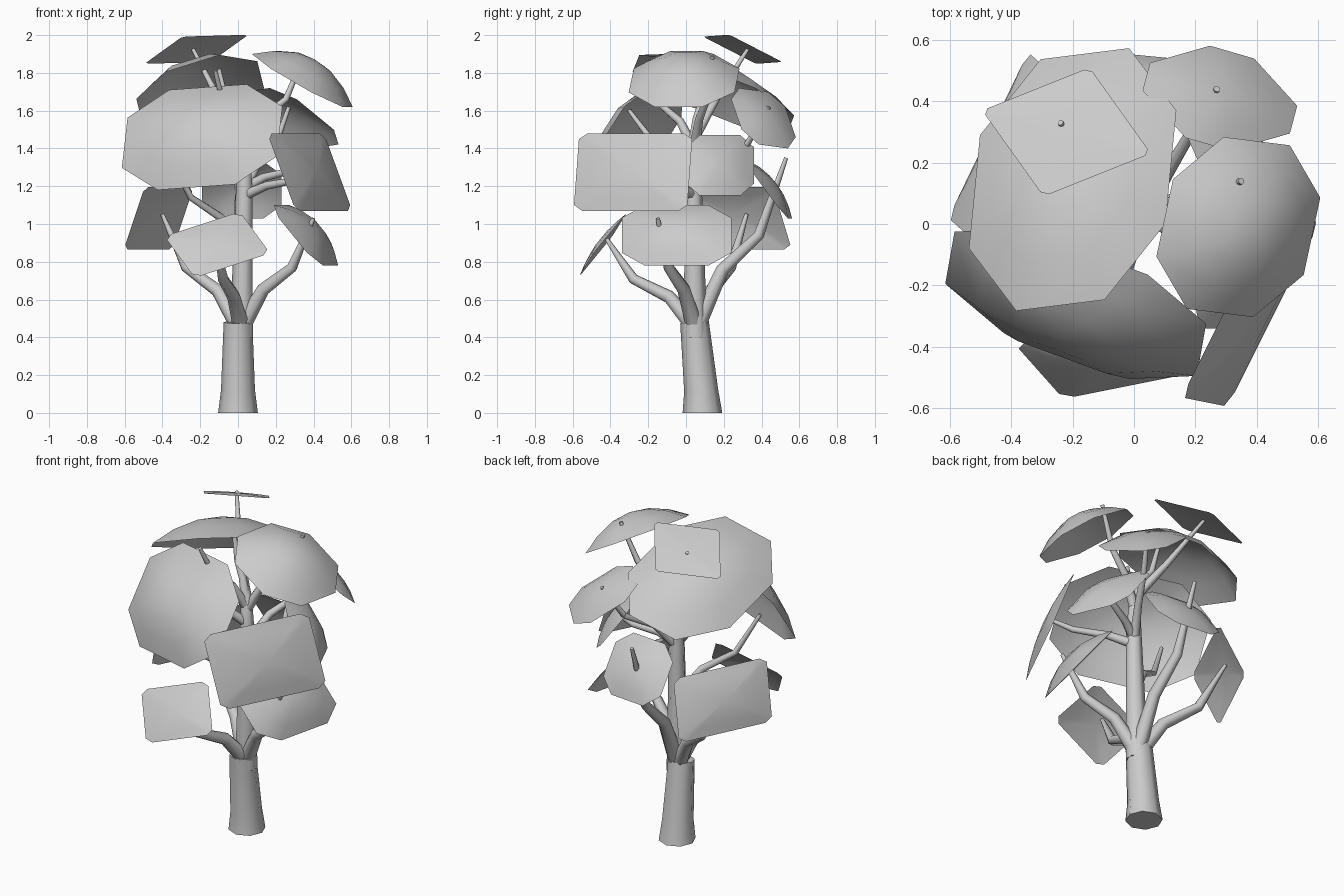
import bpy, bmesh, math
from mathutils import Vector

if "Cube" in bpy.data.objects:
    bpy.data.objects.remove(bpy.data.objects["Cube"])


def finish(name, bm):
    bmesh.ops.recalc_face_normals(bm, faces=bm.faces)
    me = bpy.data.meshes.new(name)
    bm.to_mesh(me)
    bm.free()
    for p in me.polygons:
        p.use_smooth = len(p.vertices) <= 4
    ob = bpy.data.objects.new(name, me)
    bpy.context.collection.objects.link(ob)


def tube(name, path, radii, sides=7):
    """Tapered tube along a path."""
    bm = bmesh.new()
    ps = [Vector(p) for p in path]
    rings = []
    for i, p in enumerate(ps):
        d = (ps[min(i + 1, len(ps) - 1)] - ps[max(i - 1, 0)]).normalized()
        if p.z == 0:
            d = Vector((0, 0, 1))
        a = d.cross(Vector((0, 1, 0.01))).normalized()
        b = d.cross(a)
        angles = [2 * math.pi * k / sides for k in range(sides)]
        rings.append([bm.verts.new(p + radii[i] * (math.cos(t) * a + math.sin(t) * b)) for t in angles])
    for r, s in zip(rings, rings[1:]):
        for k in range(sides):
            m = (k + 1) % sides
            bm.faces.new((r[k], r[m], s[m], s[k]))
    bm.faces.new(rings[0])
    bm.faces.new(rings[-1])
    finish(name, bm)


STEM = [Vector(p) for p in ((.02, .05, .4), (.035, .04, 1.2), (.03, .04, 1.45),
                            (-.1, .16, 1.66), (-.24, .33, 1.93))]


def stem_at(z):
    for p, q in zip(STEM, STEM[1:]):
        if z <= q.z:
            return p.lerp(q, (z - p.z) / (q.z - p.z))


def branch(name, root_z, tip):
    """Branch leaving the stem at root_z, spreading outward and then turning up."""
    root, tip = stem_at(root_z), Vector(tip)
    path = []
    for out, up in ((0, 0), (.3, .35), (.7, .55), (1, 1)):
        p = root.lerp(tip, out)
        p.z = root.z + up * (tip.z - root.z)
        path.append(p)
    r = .048 if root_z < .6 else .03
    tube(name + "_branch", path, (r, r * .75, r * .6, .011))


def leaf(name, centre, a, b, square, bulge):
    """Cut-corner sheet spanned by half axes a and b, domed away from the stem."""
    bm = bmesh.new()
    c, a, b = Vector(centre), Vector(a), Vector(b)
    k = square
    rim = [(1, -k), (1, k), (k, 1), (-k, 1), (-1, k), (-1, -k), (-k, -1), (k, -1)]
    nrm = a.cross(b).normalized()
    if nrm.dot(c - Vector((0, .03, 1.1))) < 0:
        nrm = -nrm
    rings = [[bm.verts.new(c + t * (u * a + v * b) + (1 - t * t) * bulge * nrm) for u, v in rim]
             for t in (1, .7, .35)]
    top = bm.verts.new(c + bulge * nrm)
    for i in range(8):
        j = (i + 1) % 8
        for r, s in zip(rings, rings[1:]):
            bm.faces.new((r[i], r[j], s[j], s[i]))
        bm.faces.new((rings[-1][i], rings[-1][j], top))
    finish(name, bm)


# trunk and the stem running up into the crown
tube("trunk", [(0, .087, 0), (0, .08, .12), (0, .045, .48)], (.105, .09, .076), 8)
tube("main_stem", STEM, (.065, .045, .032, .02, .01))

# branches: height on the stem, tip
branch("low_right", .45, (.4, -.15, 1.03))
branch("low_left", .43, (-.4, .32, 1.05))
branch("low_front", .45, (-.12, -.42, .92))
branch("low_back", .44, (0, .53, 1.35))
branch("mid_left", .85, (-.37, -.2, 1.38))
branch("mid_right", 1.15, (.43, -.25, 1.3))
branch("mid_back_right", 1.19, (.37, .18, 1.35))
branch("high_back_right", 1.17, (.27, .44, 1.62))
branch("high_right", 1.38, (.35, .14, 1.89))
branch("high_front", 1.4, (-.12, -.2, 1.81))
branch("high_front_left", 1.3, (-.24, -.3, 1.6))
branch("high_centre", 1.42, (-.1, .1, 1.82))

# foliage sheets: centre, half axes, squareness, dome height
leaf("top_leaf", (-.22, .3, 1.925), (.175, .07, .005), (-.1, .14, -.072), .9, .012)
leaf("crown_leaf", (-.2, .145, 1.69), (.32, .04, .1), (.04, .41, -.16), .45, .15)
leaf("high_right_leaf", (.34, -.01, 1.76), (.24, -.03, -.14), (.06, .28, 0), .45, .13)
leaf("back_right_leaf", (.28, .41, 1.56), (.24, -.07, -.1), (.04, .15, -.13), .3, .05)
leaf("front_leaf", (-.19, -.26, 1.46), (.41, -.15, .03), (.03, .17, .265), .5, .14)
leaf("mid_right_leaf", (.38, -.28, 1.275), (.15, .3, 0), (-.075, .015, .205), .85, .045)
leaf("mid_back_right_leaf", (.34, .18, 1.31), (-.08, .18, 0), (.12, 0, -.16), .6, .05)
leaf("low_right_leaf", (.36, -.05, .94), (.07, .29, 0), (.13, 0, -.16), .58, .08)
leaf("low_back_leaf", (.02, .44, 1.18), (.21, -.02, 0), (0, .11, -.15), .55, .05)
leaf("low_left_leaf", (-.42, .24, 1.03), (.13, .27, 0), (.055, -.05, .165), .85, .04)
leaf("low_front_leaf", (-.11, -.44, .89), (.2, .04, .065), (-.08, .09, .11), .82, .03)
